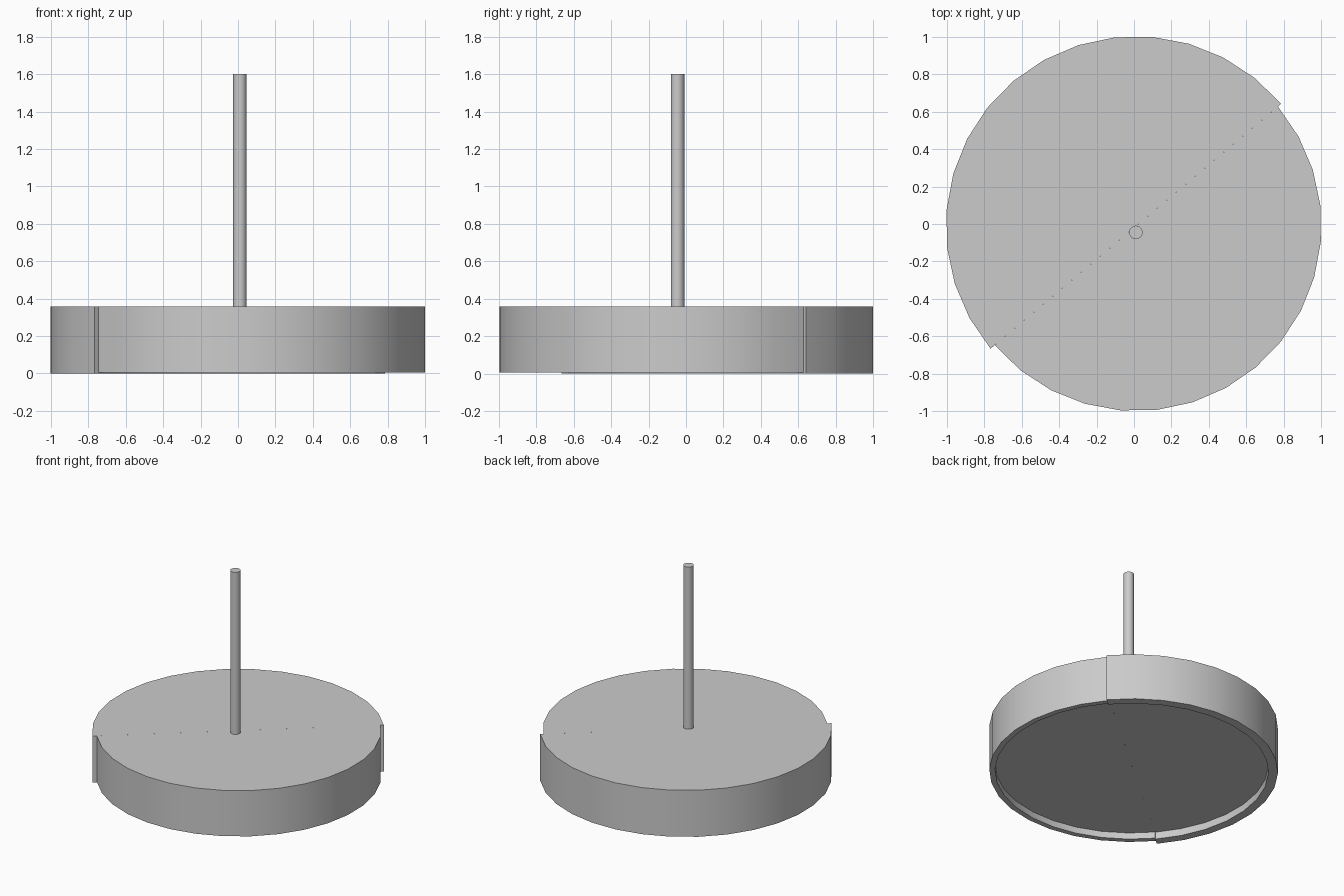
import bpy, bmesh
from math import cos, sin, radians

if "Cube" in bpy.data.objects:
    bpy.data.objects.remove(bpy.data.objects["Cube"])

SPLIT = 40.1      # direction of the joint between the two halves, degrees
STEPS = 16        # wall facets per half
INNER = 0.95      # radius of the recess underneath
TOP, FLOOR = 0.357, 0.055


def finish(name, bm):
    bmesh.ops.remove_doubles(bm, verts=bm.verts, dist=1e-5)
    bmesh.ops.recalc_face_normals(bm, faces=bm.faces)
    mesh = bpy.data.meshes.new(name)
    bm.to_mesh(mesh)
    bm.free()
    obj = bpy.data.objects.new(name, mesh)
    bpy.context.collection.objects.link(obj)
    bpy.ops.object.select_all(action='DESELECT')
    obj.select_set(True)
    bpy.context.view_layer.objects.active = obj
    bpy.ops.object.shade_smooth_by_angle(angle=radians(30))
    return obj


def half_base(name, centre, radius, bottom, start):
    """Half drum: outer wall, foot rim and shallow recess, swept 180 degrees."""
    profile = [(0, TOP), (radius, TOP), (radius, bottom),
               (INNER, bottom), (INNER, FLOOR), (0, FLOOR)]
    bm = bmesh.new()
    rows = []
    for i in range(STEPS + 1):
        a = radians(start + 180 * i / STEPS)
        rows.append([bm.verts.new((centre[0] + r * cos(a), centre[1] + r * sin(a), z))
                     for r, z in profile])
    for j in range(1, 4):
        for a, b in zip(rows, rows[1:]):
            bm.faces.new((a[j], a[j + 1], b[j + 1], b[j]))
    # flat top and recessed floor
    bm.faces.new([row[1] for row in rows])
    bm.faces.new([row[4] for row in rows])
    # exposed wall ends at the joint
    for row in (rows[0], rows[-1]):
        a = radians(start)
        s = 1 if row is rows[0] else -1
        inner_top = bm.verts.new((centre[0] + s * INNER * cos(a),
                                  centre[1] + s * INNER * sin(a), TOP))
        bm.faces.new((row[1], row[2], row[3], row[4], inner_top))
    return finish(name, bm)


# Drum base: larger back-left half, slightly smaller front-right half
half_base("base_back_half", (0.01, -0.012), 1.016, 0.0, SPLIT)
half_base("base_front_half", (0.0125, -0.01), 0.99, 0.006, SPLIT + 180)

# Upright rod
bm = bmesh.new()
bmesh.ops.create_cone(bm, cap_ends=True, segments=32, radius1=0.036, radius2=0.036,
                      depth=1.6 - TOP)
bmesh.ops.translate(bm, verts=bm.verts, vec=(0.01, -0.045, (1.6 + TOP) / 2))
finish("rod", bm)
